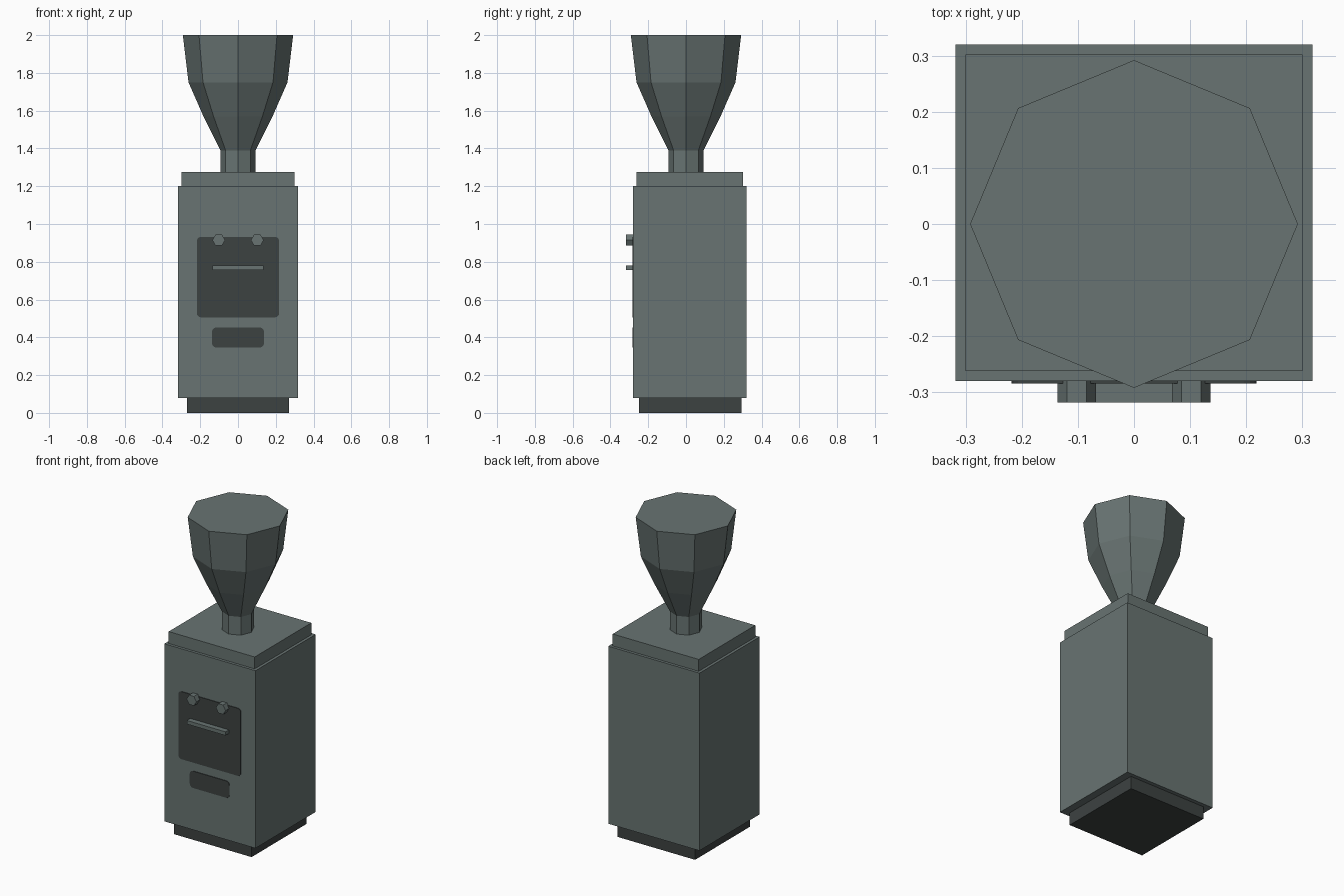
import bpy, bmesh, math
from mathutils import Matrix

if "Cube" in bpy.data.objects:
    bpy.data.objects.remove(bpy.data.objects["Cube"])


def material(name, rgb):
    m = bpy.data.materials.new(name)
    m.diffuse_color = (*rgb, 1.0)
    m.use_nodes = True
    m.node_tree.nodes["Principled BSDF"].inputs["Base Color"].default_value = m.diffuse_color
    return m


GREY = material("grey green metal", (0.138, 0.174, 0.168))
DARK = material("dark metal", (0.046, 0.054, 0.053))


def finish(name, bm, mat):
    bmesh.ops.recalc_face_normals(bm, faces=bm.faces[:])
    me = bpy.data.meshes.new(name)
    bm.to_mesh(me)
    bm.free()
    me.materials.append(mat)
    ob = bpy.data.objects.new(name, me)
    bpy.context.collection.objects.link(ob)
    return ob


def box(name, x, y, z, mat, corner=0.0):
    """Box from (min, max) ranges; corner rounds the edges running along y."""
    bm = bmesh.new()
    bmesh.ops.create_cube(bm, size=1)
    for v in bm.verts:
        for i, (lo, hi) in enumerate((x, y, z)):
            v.co[i] = hi if v.co[i] > 0 else lo
    if corner:
        edges = [e for e in bm.edges
                 if abs(e.verts[0].co.y - e.verts[1].co.y) > 1e-5]
        bmesh.ops.bevel(bm, geom=edges, offset=corner, segments=3,
                        profile=0.5, affect='EDGES')
    return finish(name, bm, mat)


def lathe(name, profile, sides, mat):
    """Stack of (radius, z) rings, capped at both ends."""
    bm = bmesh.new()
    rings = [[bm.verts.new((r * math.cos(2 * math.pi * i / sides),
                            r * math.sin(2 * math.pi * i / sides), z))
              for i in range(sides)] for r, z in profile]
    for a, b in zip(rings, rings[1:]):
        for i in range(sides):
            j = (i + 1) % sides
            bm.faces.new((a[i], a[j], b[j], b[i]))
    bm.faces.new(rings[0][::-1])
    bm.faces.new(rings[-1])
    return finish(name, bm, mat)


# Cabinet
box("base", (-0.27, 0.27), (-0.25, 0.295), (0, 0.08), DARK)
box("body", (-0.318, 0.318), (-0.28, 0.32), (0.08, 1.2), GREY)
box("lid", (-0.30, 0.30), (-0.262, 0.302), (1.2, 1.275), GREY)

# Octagonal hopper with narrow neck
lathe("hopper", [(0.093, 1.27), (0.093, 1.39), (0.183, 1.57),
                 (0.262, 1.75), (0.292, 2.0)], 8, GREY)

# Dark front plates
box("front_panel", (-0.218, 0.218), (-0.284, -0.279), (0.506, 0.932), DARK, 0.022)
box("lower_panel", (-0.138, 0.138), (-0.284, -0.279), (0.346, 0.452), DARK, 0.022)

# Handle and hexagonal knobs
box("handle", (-0.135, 0.135), (-0.318, -0.279), (0.757, 0.78), GREY)
for side, x in (("left", -0.102), ("right", 0.102)):
    knob = lathe(side + "_knob", [(0.034, 0.279), (0.034, 0.318)], 6, GREY)
    knob.data.transform(Matrix.Translation((x, 0, 0.915))
                        @ Matrix.Rotation(math.pi / 2, 4, 'X'))
